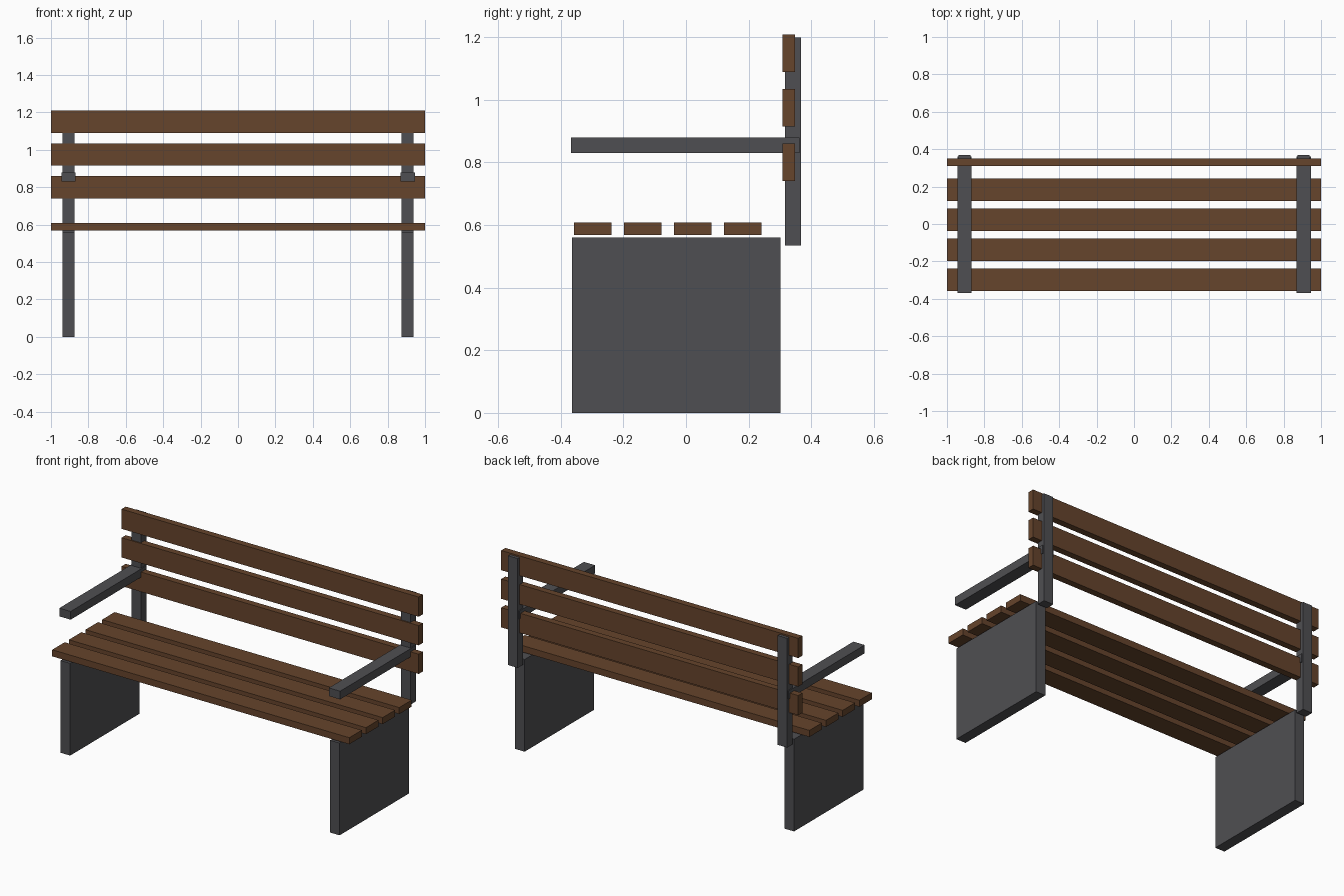
import bpy

if "Cube" in bpy.data.objects:
    bpy.data.objects.remove(bpy.data.objects["Cube"])


def material(name, rgb):
    m = bpy.data.materials.new(name)
    m.diffuse_color = (*rgb, 1.0)
    m.use_nodes = True
    m.node_tree.nodes["Principled BSDF"].inputs["Base Color"].default_value = m.diffuse_color
    return m


wood = material("brown wood", (0.133, 0.058, 0.025))
metal = material("dark grey metal", (0.078, 0.078, 0.085))


def box(name, x, y, z, mat):
    """Box from (min, max) ranges on each axis."""
    bpy.ops.mesh.primitive_cube_add(size=1)
    ob = bpy.context.object
    ob.name = name
    for v in ob.data.vertices:
        v.co = [r[0] if c < 0 else r[1] for c, r in zip(v.co, (x, y, z))]
    ob.data.materials.append(mat)
    return ob


# Seat slats
for i in range(4):
    y = -0.298 + 0.16 * i
    box(f"seat_slat_{i + 1}", (-1, 1), (y - 0.06, y + 0.06), (0.568, 0.608), wood)

# Backrest slats
for i in range(3):
    z = 0.801 + 0.174 * i
    box(f"back_slat_{i + 1}", (-1, 1), (0.309, 0.349), (z - 0.06, z + 0.06), wood)

# Leg panels, back posts and armrests on both sides
for side, s in (("left", -1), ("right", 1)):
    def span(width):
        return (s * 0.907 - width / 2, s * 0.907 + width / 2)
    box(f"{side}_leg_panel", span(0.064), (-0.364, 0.302), (0, 0.561), metal)
    box(f"{side}_back_post", span(0.064), (0.316, 0.368), (0.535, 1.2), metal)
    box(f"{side}_armrest", span(0.076), (-0.368, 0.362), (0.83, 0.88), metal)
